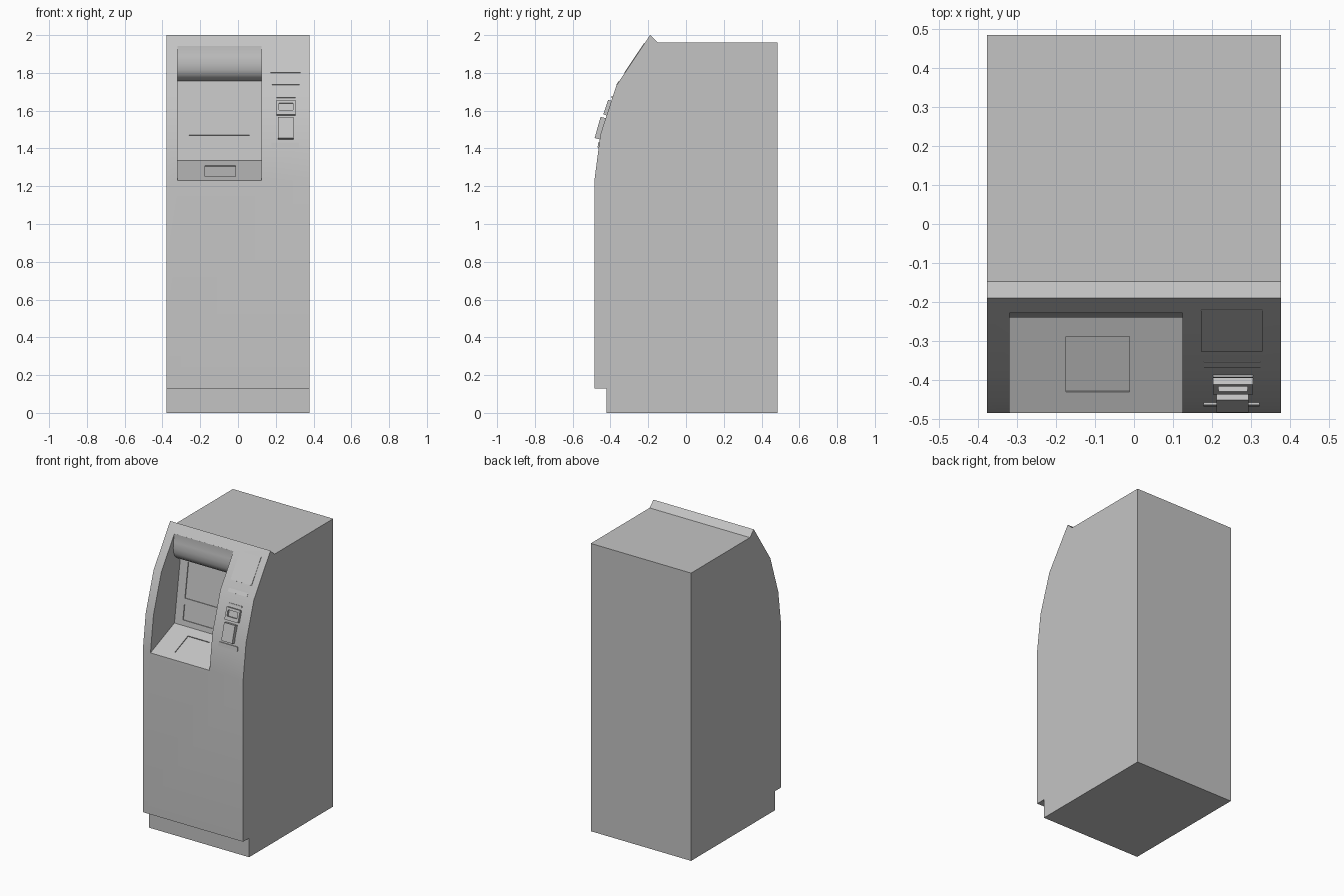
import bpy
import bmesh
from mathutils import Vector

cube = bpy.data.objects.get("Cube")
if cube:
    bpy.data.objects.remove(cube, do_unlink=True)

grey = bpy.data.materials.new("cabinet grey")
grey.use_nodes = True
grey.diffuse_color = (0.55, 0.55, 0.55, 1)
grey.node_tree.nodes["Principled BSDF"].inputs["Base Color"].default_value = grey.diffuse_color

# Surface lines in (y, z), from bottom to top
FASCIA = [(-0.485, 1.23), (-0.453, 1.475), (-0.368, 1.735), (-0.19, 2.0)]
SHELF = [(-0.485, 1.23), (-0.227, 1.335)]
SCREEN_WALL = [(-0.227, 1.335), (-0.163, 1.757)]
HOOD = [(-0.163, 1.757), (-0.2, 1.768), (-0.222, 1.787), (-0.235, 1.815),
        (-0.24, 1.85), (-0.238, 1.89), (-0.228, 1.943)]


def prism(name, profile, x0, x1):
    """Extrude a (y, z) profile from x0 to x1."""
    bm = bmesh.new()
    base = bm.faces.new([bm.verts.new((x0, y, z)) for y, z in profile])
    moved = bmesh.ops.extrude_face_region(bm, geom=[base])["geom"]
    bmesh.ops.translate(bm, vec=(x1 - x0, 0, 0),
                        verts=[v for v in moved if isinstance(v, bmesh.types.BMVert)])
    bmesh.ops.recalc_face_normals(bm, faces=bm.faces)
    mesh = bpy.data.meshes.new(name)
    bm.to_mesh(mesh)
    bm.free()
    mesh.materials.append(grey)
    ob = bpy.data.objects.new(name, mesh)
    bpy.context.collection.objects.link(ob)
    return ob


def point_on(line, z):
    for (y0, z0), (y1, z1) in zip(line, line[1:]):
        if z <= z1:
            break
    return Vector((y0 + (y1 - y0) * (z - z0) / (z1 - z0), z))


def slab(name, line, x0, x1, z0, z1, inner, outer):
    """Panel lying along a surface line, between two offsets from it."""
    low, high = point_on(line, z0), point_on(line, z1)
    along = (high - low).normalized()
    out = Vector((-along.y, along.x))
    return prism(name, [low + out * inner, high + out * inner,
                        high + out * outer, low + out * outer], x0, x1)


def cut(target, cutter):
    mod = target.modifiers.new("cut", "BOOLEAN")
    mod.object = cutter
    mod.operation = "DIFFERENCE"
    mod.solver = "EXACT"
    bpy.context.view_layer.objects.active = target
    bpy.ops.object.modifier_apply(modifier=mod.name)
    bpy.data.objects.remove(cutter, do_unlink=True)


# Cabinet with toe recess, curved fascia and raised top lip
cabinet = prism("cabinet", [(-0.42, 0), (-0.42, 0.13), (-0.485, 0.13)] + FASCIA +
                [(-0.148, 1.96), (0.485, 1.96), (0.485, 0)], -0.378, 0.378)

# Alcove: sloped shelf, leaning screen wall, rounded hood
cut(cabinet, prism("alcove_cutter", [(-0.6, 1.183)] + SHELF + HOOD +
                   [(-0.26, 2.1), (-0.6, 2.1)], -0.32, 0.125))

# Sunken screen, lower panel and keypad
for name, line, x0, x1, z0, z1 in (
        ("screen_cutter", SCREEN_WALL, -0.26, 0.06, 1.51, 1.742),
        ("panel_cutter", SCREEN_WALL, -0.26, 0.06, 1.37, 1.47),
        ("keypad_cutter", SHELF, -0.175, -0.012, 1.252, 1.31)):
    cut(cabinet, slab(name, line, x0, x1, z0, z1, -0.006, 0.01))

# Card reader with a pocket
reader = slab("card_reader", FASCIA, 0.203, 0.305, 1.575, 1.652, -0.01, 0.018)
cut(reader, slab("pocket_cutter", FASCIA, 0.217, 0.291, 1.598, 1.636, 0.002, 0.03))

# Receipt printer and thin fascia plates
slab("receipt_printer", FASCIA, 0.212, 0.294, 1.448, 1.56, -0.01, 0.028)
for name, x0, x1, z0, z1, thick in (
        ("printer_base", 0.178, 0.322, 1.405, 1.432, 0.006),
        ("reader_trim", 0.203, 0.305, 1.667, 1.676, 0.006),
        ("label_strip", 0.18, 0.325, 1.737, 1.757, 0.002),
        ("sign_plate", 0.172, 0.33, 1.8, 1.955, 0.003)):
    slab(name, FASCIA, x0, x1, z0, z1, -0.003, thick)

# Smooth the curved fascia and hood, keep corners sharp
bpy.ops.object.select_all(action="DESELECT")
cabinet.select_set(True)
bpy.context.view_layer.objects.active = cabinet
bpy.ops.object.shade_smooth_by_angle(angle=0.6)
